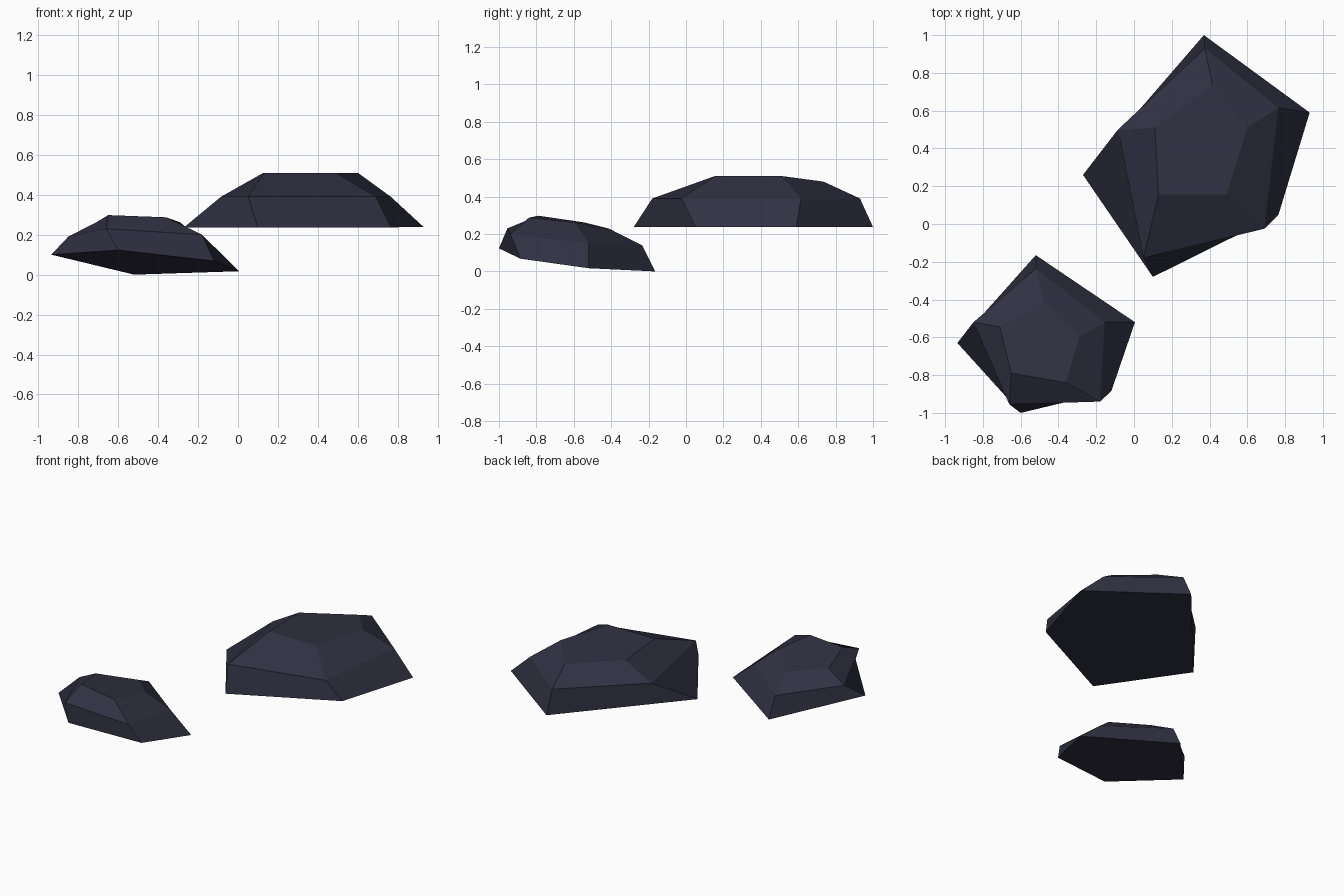
import bpy
import bmesh

# One dark slate colour
slate = bpy.data.materials.new("dark_slate")
slate.diffuse_color = (0.030, 0.030, 0.055, 1)


def rock(name, rings):
    """Five-sided faceted rock lofted through rings, bottom to top."""
    bm = bmesh.new()
    loops = [[bm.verts.new(p) for p in ring] for ring in rings]
    for lo, hi in zip(loops, loops[1:]):
        n = len(lo)
        for i in range(n):
            j = (i + 1) % n
            bm.faces.new((lo[i], lo[j], hi[j], hi[i]))
    bm.faces.new(loops[0])
    bm.faces.new(loops[-1])
    bmesh.ops.recalc_face_normals(bm, faces=bm.faces)
    me = bpy.data.meshes.new(name)
    bm.to_mesh(me)
    bm.free()
    me.materials.append(slate)
    ob = bpy.data.objects.new(name, me)
    bpy.context.collection.objects.link(ob)
    return ob


# Large level rock: base, shoulder, crown
rock("large_rock", [
    [(0.37, 1.0, 0.237), (0.93, 0.59, 0.238), (0.765, 0.05, 0.237), (0.10, -0.28, 0.237), (-0.27, 0.26, 0.237)],
    [(0.375, 0.93, 0.39), (0.765, 0.615, 0.39), (0.69, -0.025, 0.39), (0.05, -0.18, 0.39), (-0.085, 0.50, 0.39)],
    [(0.415, 0.735, 0.48), (0.60, 0.51, 0.51), (0.49, 0.155, 0.51), (0.13, 0.155, 0.51), (0.11, 0.51, 0.50)],
])

# Small tilted rock
rock("small_rock", [
    [(-0.52, -0.165, 0.0), (0.005, -0.52, 0.017), (-0.12, -0.885, 0.068), (-0.60, -1.0, 0.123), (-0.935, -0.63, 0.10)],
    [(-0.52, -0.235, 0.14), (-0.155, -0.52, 0.15), (-0.18, -0.94, 0.20), (-0.66, -0.955, 0.23), (-0.85, -0.52, 0.19)],
    [(-0.48, -0.41, 0.228), (-0.29, -0.595, 0.262), (-0.36, -0.84, 0.287), (-0.65, -0.79, 0.298), (-0.71, -0.545, 0.262)],
])
